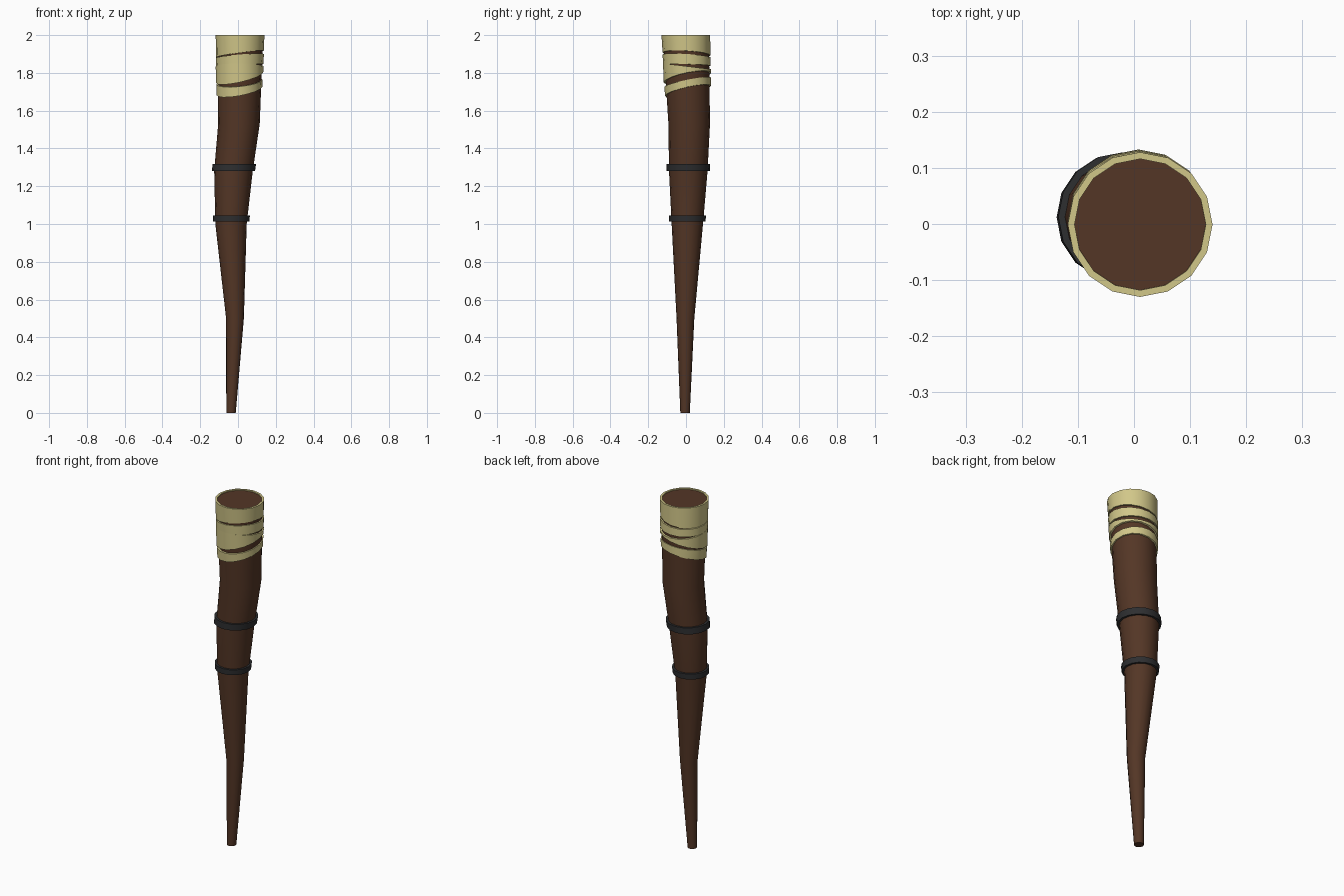
import bpy, bmesh, math

cube = bpy.data.objects.get("Cube")
if cube:
    bpy.data.objects.remove(cube, do_unlink=True)

SIDES = 16
# Shaft sections: z, centre x, centre y, radius
SECTIONS = [(0, -0.037, -0.005, 0.025), (0.5, -0.016, -0.003, 0.047),
            (1.0, -0.037, 0.007, 0.083), (1.28, -0.024, 0.012, 0.102),
            (1.53, 0.005, 0.017, 0.110), (1.995, 0.011, -0.001, 0.122)]


def material(name, rgb):
    m = bpy.data.materials.new(name)
    m.use_nodes = True
    color = (*rgb, 1)
    m.diffuse_color = color
    bsdf = m.node_tree.nodes["Principled BSDF"]
    bsdf.inputs["Base Color"].default_value = color
    bsdf.inputs["Roughness"].default_value = 0.8
    return m


wood = material("dark_wood", (0.088, 0.037, 0.019))
iron = material("black_iron", (0.027, 0.028, 0.030))
cloth = material("tan_cloth", (0.64, 0.57, 0.25))


def shaft_at(z):
    """Interpolated centre and radius of the shaft at a height."""
    for a, b in zip(SECTIONS, SECTIONS[1:]):
        if z <= b[0]:
            break
    t = min((z - a[0]) / (b[0] - a[0]), 1)
    return [p + (q - p) * t for p, q in zip(a[1:], b[1:])]


def circle(bm, z, cx, cy, r, tilt=(0, 0)):
    """Ring of vertices, optionally lying on a tilted plane."""
    ring = []
    for i in range(SIDES):
        a = math.tau * i / SIDES
        dx, dy = r * math.cos(a), r * math.sin(a)
        ring.append(bm.verts.new((cx + dx, cy + dy, z + tilt[0] * dx + tilt[1] * dy)))
    return ring


def bridge(bm, low, high):
    for i in range(SIDES):
        j = (i + 1) % SIDES
        bm.faces.new((low[i], low[j], high[j], high[i]))


def finish(bm, name, mat):
    bmesh.ops.recalc_face_normals(bm, faces=bm.faces)
    mesh = bpy.data.meshes.new(name)
    bm.to_mesh(mesh)
    bm.free()
    mesh.materials.append(mat)
    ob = bpy.data.objects.new(name, mesh)
    bpy.context.collection.objects.link(ob)
    bpy.ops.object.select_all(action='DESELECT')
    ob.select_set(True)
    bpy.context.view_layer.objects.active = ob
    bpy.ops.object.shade_smooth_by_angle(angle=math.radians(35))


def band(name, mat, bottom, top, gap, depth):
    """Closed collar around the shaft between two planes (z, x slope, y slope)."""
    bm = bmesh.new()
    loops = []
    for (z, sx, sy), grow in ((bottom, gap - depth), (bottom, gap),
                              (top, gap), (top, gap - depth)):
        cx, cy, r = shaft_at(z)
        loops.append(circle(bm, z, cx, cy, r + grow, (sx, sy)))
    for i in range(4):
        bridge(bm, loops[i], loops[(i + 1) % 4])
    finish(bm, name, mat)


# Bent, tapering shaft
bm = bmesh.new()
rings = [circle(bm, *s) for s in SECTIONS]
for low, high in zip(rings, rings[1:]):
    bridge(bm, low, high)
bm.faces.new(rings[0][::-1])
bm.faces.new(rings[-1])
finish(bm, "shaft", wood)

# Iron collars
band("lower_collar", iron, (1.013, 0, 0), (1.045, 0, 0), 0.012, 0.02)
band("upper_collar", iron, (1.28, 0, 0), (1.317, 0, 0), 0.012, 0.02)

# Grip wrapping: uneven, tilted strips that overlap in places
band("grip_wrap_1", cloth, (1.705, 0.18, 0.22), (1.752, 0.10, 0.20), 0.007, 0.015)
band("grip_wrap_2", cloth, (1.775, 0.22, 0.20), (1.835, 0, -0.12), 0.009, 0.015)
band("grip_wrap_3", cloth, (1.84, 0.05, -0.02), (1.89, 0.08, -0.06), 0.008, 0.015)
band("grip_wrap_4", cloth, (1.90, 0.14, -0.06), (2.0, 0, 0), 0.007, 0.012)
